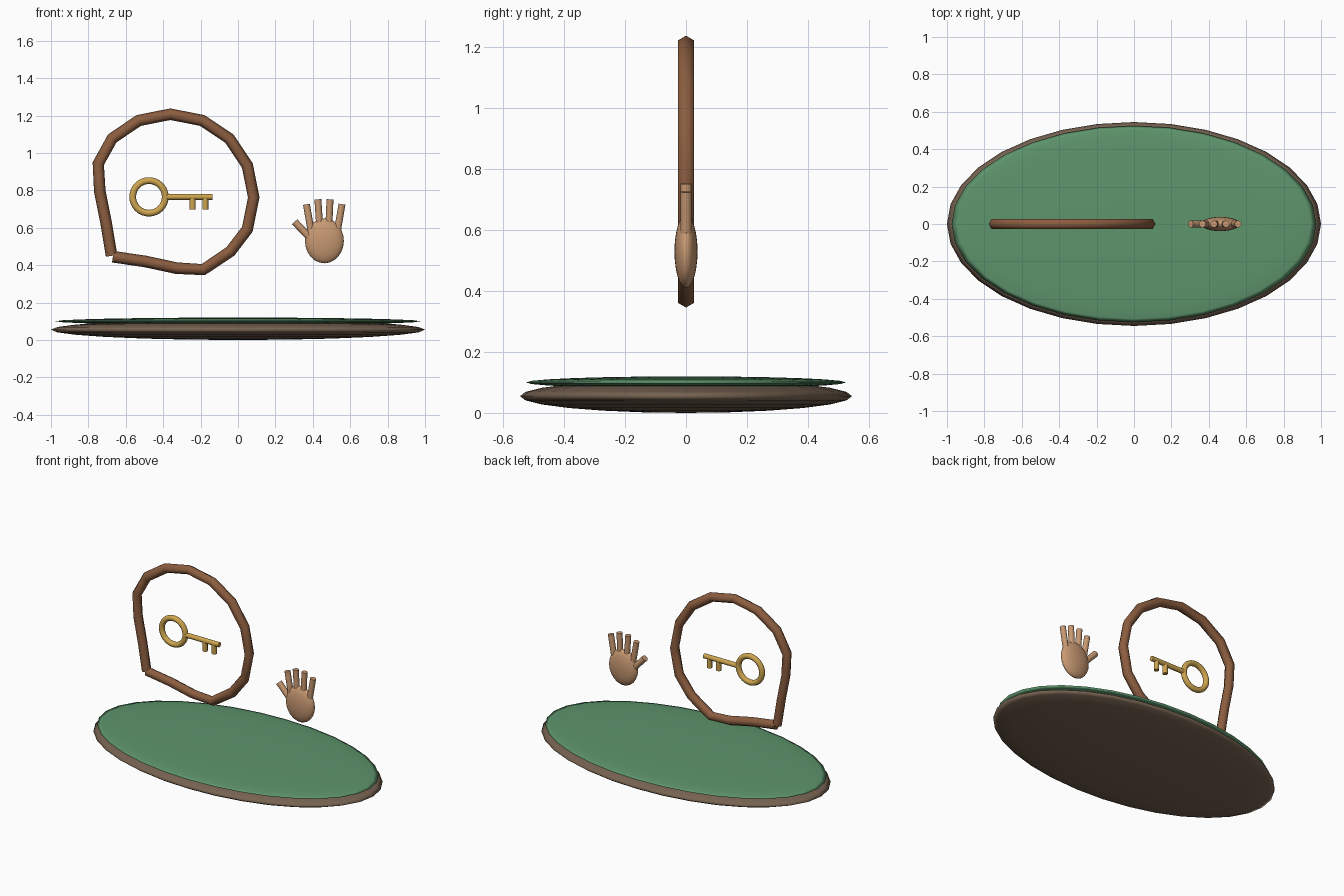
import bpy
from math import cos, sin, radians
from mathutils import Vector

if "Cube" in bpy.data.objects:
    bpy.data.objects.remove(bpy.data.objects["Cube"])


def material(name, rgb):
    m = bpy.data.materials.new(name)
    m.diffuse_color = (*rgb, 1)
    m.use_nodes = True
    m.node_tree.nodes["Principled BSDF"].inputs["Base Color"].default_value = m.diffuse_color
    return m


WOOD = material("dark_wood", (0.185, 0.125, 0.083))
GREEN = material("green_felt", (0.112, 0.30, 0.15))
BROWN = material("brown", (0.26, 0.11, 0.05))
GOLD = material("gold", (0.62, 0.38, 0.08))
SKIN = material("skin", (0.58, 0.32, 0.17))


def finish(name, mat, angle=180):
    o = bpy.context.object
    o.name = name
    o.data.materials.append(mat)
    bpy.ops.object.shade_smooth_by_angle(angle=radians(angle))
    return o


def ellipsoid(name, loc, size, mat, segs=32, rings=12):
    bpy.ops.mesh.primitive_uv_sphere_add(segments=segs, ring_count=rings, radius=1, location=loc)
    bpy.context.object.scale = size
    bpy.ops.object.transform_apply(location=False, rotation=False, scale=True)
    return finish(name, mat)


def rod(name, a, b, r, mat):
    # cylinder between two (x, z) points in the y = 0 plane
    a, b = Vector((a[0], 0, a[1])), Vector((b[0], 0, b[1]))
    bpy.ops.mesh.primitive_cylinder_add(vertices=16, radius=r, depth=(b - a).length, location=(a + b) / 2)
    bpy.context.object.rotation_euler = (b - a).to_track_quat('Z', 'Y').to_euler()
    return finish(name, mat, 40)


# oval base and green top
ellipsoid("base", (0, 0, 0.055), (1.0, 0.545, 0.055), WOOD)
ellipsoid("base_top", (0, 0, 0.10), (0.975, 0.525, 0.02), GREEN)

# bubble-shaped loop: round arc with a pointed lower-left corner
path = [(-0.676, 0.45), (-0.705, 0.625), (-0.739, 0.795), (-0.747, 0.943), (-0.672, 1.078)]
path += [(-0.361 + 0.445 * cos(radians(a)), 0.762 + 0.445 * sin(radians(a)))
         for a in (112.5, 90, 67.5, 45, 22.5, 0, -22.5)]
path += [(-0.041, 0.473), (-0.186, 0.376), (-0.329, 0.384), (-0.497, 0.42), (-0.669, 0.445)]
curve = bpy.data.curves.new("loop_frame", 'CURVE')
curve.dimensions = '3D'
curve.bevel_depth = 0.031
curve.bevel_resolution = 1
curve.use_fill_caps = True
spline = curve.splines.new('POLY')
spline.points.add(len(path) - 1)
for p, (x, z) in zip(spline.points, path):
    p.co = (x, 0, z, 1)
    p.tilt = radians(30)
curve.materials.append(BROWN)
bpy.context.collection.objects.link(bpy.data.objects.new("loop_frame", curve))

# key: ring, shaft and two teeth
bpy.ops.mesh.primitive_torus_add(major_segments=32, minor_segments=12, major_radius=0.087,
                                 minor_radius=0.018, location=(-0.476, 0, 0.765),
                                 rotation=(radians(90), 0, 0))
finish("key_ring", GOLD)
rod("key_shaft", (-0.386, 0.765), (-0.136, 0.765), 0.016, GOLD)
for i, x in enumerate((-0.243, -0.175)):
    rod(f"key_tooth_{i + 1}", (x, 0.765), (x, 0.697), 0.016, GOLD)

# hand: palm, fanned fingers, thumb
ellipsoid("palm", (0.462, 0, 0.53), (0.104, 0.038, 0.12), SKIN, 24, 12)
fingers = [((0.392, 0.575), (0.366, 0.725)), ((0.439, 0.575), (0.427, 0.752)),
           ((0.484, 0.575), (0.492, 0.752)), ((0.531, 0.58), (0.556, 0.726))]
for i, (a, b) in enumerate(fingers):
    rod(f"finger_{i + 1}", a, b, 0.0185, SKIN)
rod("thumb", (0.39, 0.54), (0.303, 0.632), 0.0195, SKIN)
